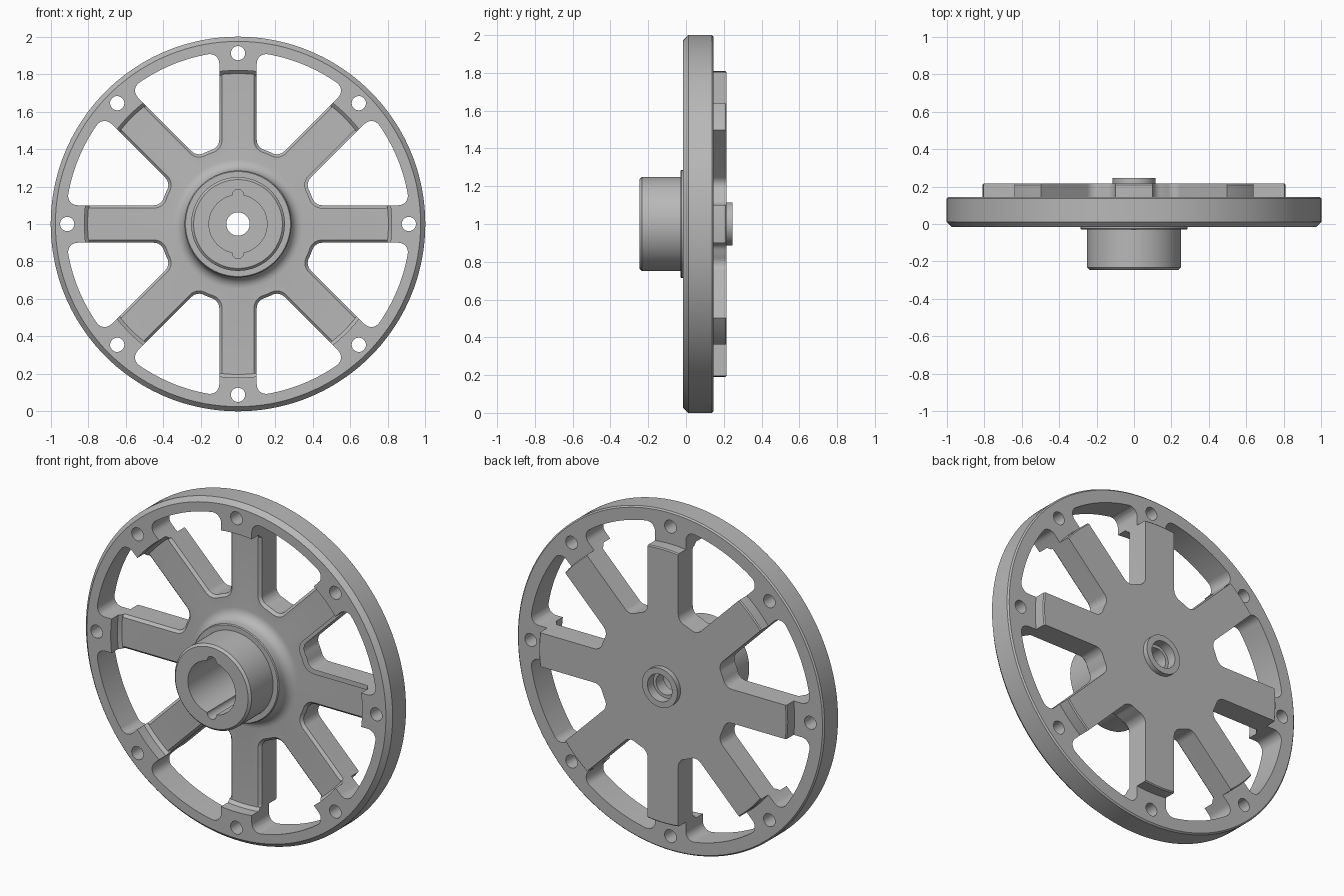
import bpy, bmesh
from math import pi, sin, cos, asin, sqrt, radians

if "Cube" in bpy.data.objects:
    bpy.data.objects.remove(bpy.data.objects["Cube"], do_unlink=True)

SPOKES = 8
STEP = 2 * pi / SPOKES
AXIS_Z = 1.0
HALF_SPOKE = 0.1
PLATE_FRONT = 0.065


def point(r, a, y):
    return (r * cos(a), y, AXIS_Z + r * sin(a))


def make_object(name, bm):
    bmesh.ops.recalc_face_normals(bm, faces=bm.faces)
    mesh = bpy.data.meshes.new(name)
    bm.to_mesh(mesh)
    bm.free()
    obj = bpy.data.objects.new(name, mesh)
    bpy.context.collection.objects.link(obj)
    return obj


def bridge(bm, rings, closed):
    pairs = list(zip(rings, rings[1:] + rings[:1]))
    for a, b in pairs if closed else pairs[:-1]:
        for i in range(len(a)):
            j = (i + 1) % len(a)
            bm.faces.new((a[i], a[j], b[j], b[i]))


def lathe(name, profile, segments=144):
    bm = bmesh.new()
    rings = [[bm.verts.new(point(r, 2 * pi * i / segments, y)) for i in range(segments)]
             for r, y in profile]
    bridge(bm, rings, True)
    return make_object(name, bm)


def prism(bm, front, back, y0, y1):
    """Closed solid between two (x, z) outlines."""
    rings = [[bm.verts.new((x, y, AXIS_Z + z)) for x, z in outline]
             for outline, y in ((front, y0), (back, y1))]
    bridge(bm, rings, False)
    for ring in rings:
        bm.faces.new(ring)


def circle(r, cx=0, cz=0, n=32):
    return [(cx + r * cos(2 * pi * i / n), cz + r * sin(2 * pi * i / n)) for i in range(n)]


def window(turn, r_out, f_out, grow=0.0, r_in=0.42, f_in=0.055):
    """Rounded opening between two neighbouring spokes, as (x, z) points."""
    w, r_in, f_in = HALF_SPOKE - grow, r_in - grow, f_in + grow
    half = []
    # inner fillet turns from the hub arc to the spoke side, outer one on to the rim arc
    for dist, f, inner in ((r_in + f_in, f_in, True), (r_out - f_out, f_out, False)):
        d = w + f
        cx, ca = sqrt(dist * dist - d * d), asin(d / dist)
        start, end = (ca + pi, 1.5 * pi) if inner else (-pi / 2, ca)
        for i in range(9):
            a = start + (end - start) * i / 8
            half.append((cx + f * cos(a), d + f * sin(a)))
    # rim arc up to the middle of the opening
    a0 = asin((w + f_out) / (r_out - f_out))
    for i in range(1, 9):
        a = a0 + (STEP / 2 - a0) * i / 8
        half.append((r_out * cos(a), r_out * sin(a)))
    # hub arc from the middle of the opening
    a1 = asin((w + f_in) / (r_in + f_in))
    hub = [STEP / 2 + (a1 - STEP / 2) * i / 3 for i in range(3)]
    half = [(r_in * cos(a), r_in * sin(a)) for a in hub] + half
    # mirror across the middle line of the opening
    c, s = cos(STEP), sin(STEP)
    outline = half + [(x * c + z * s, x * s - z * c) for x, z in half[-2:0:-1]]
    c, s = cos(turn), sin(turn)
    return [(x * c - z * s, x * s + z * c) for x, z in outline]


# Turned body: bore, hub, collar with flared foot, plate, rim, rear boss
flare = [(0.345 - 0.06 * sin(t), PLATE_FRONT - 0.06 * (1 - cos(t)))
         for t in (radians(90 - 15 * i) for i in range(7))]
profile = [(0.062, 0.12), (0.155, 0.12), (0.155, -0.245), (0.237, -0.245),
           (0.25, -0.232), (0.25, -0.03), (0.28, -0.03), (0.285, -0.025)]
profile += flare
profile += [(0.803, PLATE_FRONT), (0.82, 0.048), (0.82, -0.015), (0.975, -0.015),
            (1.0, 0.012), (1.0, 0.137), (0.992, 0.145), (0.81, 0.145),
            (0.81, 0.209), (0.804, 0.215), (0.115, 0.215), (0.115, 0.245),
            (0.08, 0.245), (0.08, 0.19), (0.062, 0.19)]
wheel = lathe("spoked_wheel", profile)

# Cutter for openings, rim bolt holes and the two bore notches
bm = bmesh.new()
for i in range(SPOKES):
    turn = i * STEP
    shape = window(turn, 0.92, 0.05)
    prism(bm, shape, shape, -0.2, 0.4)
    hole = circle(0.038, 0.912 * cos(turn), 0.912 * sin(turn))
    prism(bm, hole, hole, -0.2, 0.4)
for side in (1, -1):
    notch = circle(0.03, 0, side * 0.155, 24)
    prism(bm, notch, notch, -0.4, 0.119)
openings = make_object("opening_cutter", bm)

# Cutter that chamfers the front edges of plate and spokes
bm = bmesh.new()
for i in range(SPOKES):
    wide = window(i * STEP, 0.802, 0.01, 0.03)
    narrow = window(i * STEP, 0.802, 0.01, -0.002)
    prism(bm, wide, narrow, PLATE_FRONT - 0.015, PLATE_FRONT + 0.017)
chamfers = make_object("chamfer_cutter", bm)

for cutter in (openings, chamfers):
    cutter.hide_render = True
    mod = wheel.modifiers.new(cutter.name, 'BOOLEAN')
    mod.operation = 'DIFFERENCE'
    mod.solver = 'EXACT'
    mod.object = cutter

# Bake the cuts and drop the cutters
bpy.context.view_layer.update()
graph = bpy.context.evaluated_depsgraph_get()
baked = bpy.data.meshes.new_from_object(wheel.evaluated_get(graph))
wheel.modifiers.clear()
wheel.data = baked
for cutter in (openings, chamfers):
    bpy.data.objects.remove(cutter, do_unlink=True)

# Single cast metal grey
grey = bpy.data.materials.new("cast_grey")
grey.use_nodes = True
colour = (0.48, 0.48, 0.48, 1)
grey.diffuse_color = colour
grey.node_tree.nodes["Principled BSDF"].inputs["Base Color"].default_value = colour
wheel.data.materials.clear()
wheel.data.materials.append(grey)

bpy.ops.object.select_all(action='DESELECT')
wheel.select_set(True)
bpy.context.view_layer.objects.active = wheel
bpy.ops.object.shade_smooth_by_angle(angle=radians(25))
